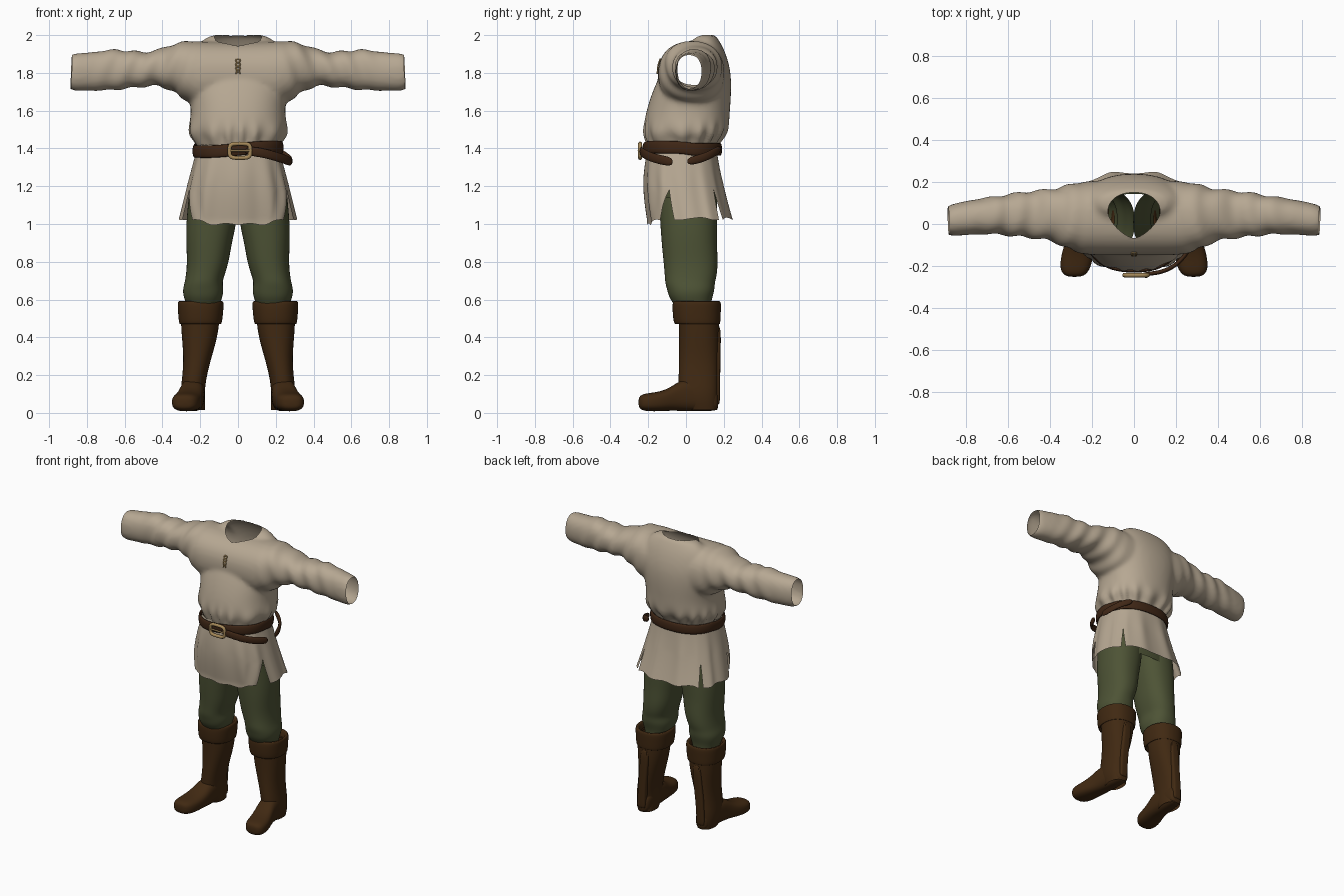
import bpy, bmesh, math
from math import sin, cos, pi, radians
from mathutils import Vector
from mathutils.bvhtree import BVHTree

if "Cube" in bpy.data.objects:
    bpy.data.objects.remove(bpy.data.objects["Cube"])


def material(name, rgb):
    m = bpy.data.materials.new(name)
    m.use_nodes = True
    m.diffuse_color = (*rgb, 1)
    bsdf = m.node_tree.nodes["Principled BSDF"]
    bsdf.inputs["Base Color"].default_value = (*rgb, 1)
    bsdf.inputs["Roughness"].default_value = 0.8
    return m


LINEN = material("linen", (.47, .39, .29))
GREEN = material("moss_green", (.075, .087, .036))
LEATHER = material("boot_leather", (.052, .022, .006))
BELT = material("belt_leather", (.05, .02, .008))
BRASS = material("brass", (.38, .25, .10))


def oval(a, ulo, uhi, vlo, vhi, power):
    """Point on a rounded section; angle zero is the low v side."""
    def soft(t):
        return math.copysign(abs(t) ** power, t)
    return ((ulo + uhi) / 2 + (uhi - ulo) / 2 * soft(sin(a)),
            (vlo + vhi) / 2 - (vhi - vlo) / 2 * soft(cos(a)))


def add_loft(bm, rows, axis="z", side=1, caps=True, power=.88, n=24):
    """Rows are (position on axis, u low, u high, v low, v high)."""
    rings = []
    for t, *box in rows:
        ring = []
        for i in range(n):
            u, v = oval(2 * pi * i / n, *box, power)
            x, y, z = {"x": (t, u, v), "y": (u, t, v), "z": (u, v, t)}[axis]
            ring.append(bm.verts.new((x * side, y, z)))
        rings.append(ring)
    for a, b in zip(rings, rings[1:]):
        for i in range(n):
            j = (i + 1) % n
            bm.faces.new((a[i], a[j], b[j], b[i]))
    if caps:
        bm.faces.new(rings[0])
        bm.faces.new(rings[-1])


def make(name, bm, mat, subsurf=0, thick=0):
    bmesh.ops.recalc_face_normals(bm, faces=bm.faces)
    me = bpy.data.meshes.new(name)
    bm.to_mesh(me)
    bm.free()
    me.materials.append(mat)
    me.shade_smooth()
    me.set_sharp_from_angle(angle=radians(50))
    ob = bpy.data.objects.new(name, me)
    bpy.context.collection.objects.link(ob)
    if thick:
        mod = ob.modifiers.new("thickness", "SOLIDIFY")
        mod.thickness, mod.offset = thick, 0
    if subsurf:
        ob.modifiers.new("smooth", "SUBSURF").levels = subsurf
        ob.modifiers["smooth"].render_levels = subsurf
    return ob


def loft(name, rows, mat, **kw):
    bm = bmesh.new()
    add_loft(bm, rows, **kw)
    return make(name, bm, mat, 2)


def ribbon(name, path, half, mat, closed=False, thick=.022):
    bm = bmesh.new()
    pairs = [[bm.verts.new((x, y, z + s * half)) for s in (-1, 1)] for x, y, z in path]
    for a, b in zip(pairs, pairs[1:] + pairs[:1] if closed else pairs[1:]):
        bm.faces.new((a[0], b[0], b[1], a[1]))
    return make(name, bm, mat, 2, thick)


def cord(name, path, radius, mat, closed=False):
    cu = bpy.data.curves.new(name, "CURVE")
    cu.dimensions, cu.bevel_depth, cu.bevel_resolution = "3D", radius, 3
    cu.use_fill_caps = True
    sp = cu.splines.new("POLY")
    sp.points.add(len(path) - 1)
    for p, co in zip(sp.points, path):
        p.co = (*co, 1)
    sp.use_cyclic_u = closed
    cu.materials.append(mat)
    ob = bpy.data.objects.new(name, cu)
    bpy.context.collection.objects.link(ob)


# Shirt body and sleeves, fused into one cloth surface
body = [(1.37, -.21, .21, -.2, .165), (1.43, -.222, .222, -.205, .17),
        (1.475, -.262, .262, -.225, .215), (1.52, -.262, .262, -.226, .23),
        (1.6, -.25, .25, -.212, .234), (1.7, -.265, .265, -.18, .242),
        (1.8, -.275, .275, -.135, .24), (1.88, -.26, .26, -.08, .22),
        (1.94, -.23, .23, -.015, .195), (1.98, -.18, .18, .03, .17),
        (2.008, -.13, .13, .045, .15)]
sleeve = [(.12, -.15, .21, 1.62, 1.965), (.24, -.15, .205, 1.62, 1.97),
          (.31, -.12, .188, 1.68, 1.967), (.38, -.085, .168, 1.72, 1.94),
          (.44, -.072, .162, 1.735, 1.915), (.5, -.067, .157, 1.725, 1.91),
          (.6, -.055, .142, 1.715, 1.92), (.66, -.048, .132, 1.708, 1.928),
          (.75, -.05, .12, 1.704, 1.913), (.82, -.055, .105, 1.704, 1.905),
          (.92, -.062, .085, 1.7, 1.905)]
bm = bmesh.new()
add_loft(bm, body)
add_loft(bm, [(-x, *r) for x, *r in reversed(sleeve)] + sleeve, axis="x")
shirt = make("shirt", bm, LINEN, 2)
mod = shirt.modifiers.new("fuse", "REMESH")
mod.mode, mod.voxel_size = "VOXEL", .013
mod = shirt.modifiers.new("relax", "SMOOTH")
mod.factor, mod.iterations = .5, 6
fused = bpy.data.meshes.new_from_object(
    shirt.evaluated_get(bpy.context.evaluated_depsgraph_get()))
bpy.data.objects.remove(shirt)
bm = bmesh.new()
bm.from_mesh(fused)
bpy.data.meshes.remove(fused)

# Open the hem and cuffs
for co, no in (((0, 0, 1.405), (0, 0, -1)), ((.882, 0, 1.8), (1, -.03, .04)),
               ((-.882, 0, 1.8), (-1, -.03, .04))):
    bmesh.ops.bisect_plane(bm, geom=bm.verts[:] + bm.edges[:] + bm.faces[:],
                           plane_co=co, plane_no=no, clear_outer=True)


# Open the neck, pointed at the front, and trim its edge to shape
def neck_gauge(co):
    front = co.y < .055
    p = 1.5 if front else 2.2
    u, v = abs(co.x) / .124, abs(co.y - .055) / (.122 if front else .095)
    return (u ** p + v ** p) ** (1 / p)


hole = [f for f in bm.faces if f.calc_center_median().z > 1.8
        and neck_gauge(f.calc_center_median()) < 1]
bmesh.ops.delete(bm, geom=hole, context="FACES")
for v in bm.verts:
    if v.is_boundary and v.co.z > 1.8 and abs(v.co.x) < .2:
        g = neck_gauge(v.co)
        v.co.x /= g
        v.co.y = .055 + (v.co.y - .055) / g

# Gathers above the belt and creases on the sleeves
bm.normal_update()
for v in bm.verts:
    x, y, z = v.co
    a = math.atan2(x, -y)
    gather = .008 * sin(15 * a + 2 * sin(3 * a)) * math.exp(-((z - 1.46) / .06) ** 2)
    arm = min(1, max(0, (abs(x) - .22) / .1)) * max(0, min(1, (.8 - abs(x)) / .2))
    crease = .005 * arm * sin(52 * abs(x) + 22 * z + 9 * y)
    v.co += v.normal * (gather + crease)
surface = BVHTree.FromBMesh(bm)
make("shirt", bm, LINEN)

# Tunic skirt: four panels parted by slits, (start, end, start gap, end gap)
bm = bmesh.new()
panels = [(-73, 73, 27, 27), (73, 130, 0, 4), (130, 230, 4, 4), (230, 287, 4, 0)]
for start, end, gap0, gap1 in panels:
    cols, rows, grid = (end - start) // 3, 26, []
    for j in range(rows + 1):
        line = []
        for i in range(cols + 1):
            k = i / cols
            nominal = start + (end - start) * k
            turn = abs((nominal + 180) % 360 - 180)
            hem = .995 + .032 * min(1, turn / 73) ** 2 + .007 * sin(radians(turn * 8))
            z = 1.42 + (hem - 1.42) * j / rows
            grow = max(0, (1.18 - z) / .17)
            a = radians(nominal + grow * (gap0 * (1 - k) - gap1 * k))
            s = (1.42 - z) / .4
            w = (.212 + .097 * s) * (1 + .018 * min(1, 2 * s) * sin(13 * radians(turn)))
            x, y = oval(a, -w, w, -.2 - .02 * sin(pi * min(s, 1)), .163 + .085 * s ** 1.4, .78)
            y -= .006 * min(1, s * 2) * cos(11 * a) * cos(a)
            line.append(bm.verts.new((x, y, z)))
        grid.append(line)
    for p, q in zip(grid, grid[1:]):
        for i in range(cols):
            bm.faces.new((p[i], q[i], q[i + 1], p[i + 1]))
bmesh.ops.remove_doubles(bm, verts=bm.verts, dist=.0005)
make("tunic_skirt", bm, LINEN)

# Belt with two drooping ends on the left hip
hoop = [oval(2 * pi * i / 32, -.232, .232, -.222, .182, .85) for i in range(32)]
ribbon("belt", [(x, y, 1.395 + .012 * sin(9 * x) * (y < 0)) for x, y in hoop], .036, BELT, True)
ribbon("belt_tail", [(.03, -.238, 1.388), (.12, -.235, 1.38), (.2, -.2, 1.358),
                     (.26, -.13, 1.338), (.285, -.065, 1.328)], .027, BELT)
ribbon("belt_rear_tail", [(.16, .185, 1.4), (.23, .145, 1.375), (.27, .08, 1.345),
                          (.285, .0, 1.33)], .025, BELT)

# Brass buckle and prong
frame = [oval(2 * pi * i / 32, -.045, .065, 1.35, 1.425, .5) for i in range(32)]
cord("buckle_frame", [(x, -.243, z) for x, z in frame], .011, BRASS, True)
cord("buckle_prong", [(-.045, -.246, 1.388), (.062, -.25, 1.388)], .006, BRASS)


# Neck lacing, laid on the cloth
def on_chest(x, z):
    hit = surface.ray_cast(Vector((x, -1, z)), Vector((0, 1, 0)))[0]
    return (x, hit.y - .004 if hit else -.1, z)


for k, z in enumerate((1.865, 1.845, 1.825)):
    loop = [(.011 * cos(t * pi / 5), z + .009 * sin(t * pi / 5)) for t in range(10)]
    cord(f"lace_loop_{k + 1}", [on_chest(*p) for p in loop], .004, BRASS, True)
for s in (-1, 1):
    cord(f"lace_end_{'left' if s > 0 else 'right'}",
         [on_chest(s * .004, 1.82), on_chest(s * .009, 1.795)], .004, BRASS)

# Trousers
loft("trouser_seat", [(1.34, -.2, .2, -.175, .145), (1.22, -.235, .235, -.17, .158),
                      (1.12, -.258, .258, -.15, .165), (1.04, -.262, .262, -.137, .165)],
     GREEN, caps=False)
leg = [(1.14, -.005, .262, -.145, .165), (1.0, .008, .276, -.137, .167),
       (.9, .032, .275, -.13, .164), (.8, .048, .27, -.12, .17),
       (.73, .07, .276, -.113, .165), (.69, .083, .283, -.112, .153),
       (.65, .075, .294, -.1, .152), (.61, .082, .288, -.09, .14),
       (.57, .1, .27, -.06, .13), (.5, .12, .26, -.03, .13)]

# Boots: shaft, turned-down cuff, back strap and foot
shaft = [(.015, .175, .288, .01, .166), (.06, .174, .3, -.02, .17),
         (.12, .176, .305, -.04, .17), (.2, .165, .294, -.04, .17),
         (.3, .138, .288, -.037, .172), (.42, .103, .3, -.037, .176), (.53, .095, .305, -.04, .176)]
cuff = [(.49, .1, .3, -.04, .17), (.466, .092, .306, -.055, .178), (.475, .084, .314, -.066, .183),
        (.53, .078, .318, -.072, .185), (.575, .074, .321, -.073, .187), (.593, .078, .318, -.068, .183),
        (.592, .098, .298, -.05, .165), (.55, .105, .29, -.04, .155)]
strap = [(.04, .2, .262, .12, .176), (.06, .2, .262, .12, .18), (.2, .195, .258, .12, .181),
         (.35, .175, .24, .12, .184), (.48, .168, .235, .12, .186)]
foot = [(.172, .2, .26, .02, .1), (.155, .18, .283, .01, .14), (.06, .174, .298, .008, .19),
        (-.03, .178, .31, .01, .175), (-.08, .183, .325, .012, .135), (-.14, .192, .345, .008, .112),
        (-.2, .203, .353, .008, .105), (-.235, .222, .343, .014, .098), (-.252, .25, .315, .03, .08)]
for side, word in ((1, "left"), (-1, "right")):
    loft(f"{word}_trouser_leg", leg, GREEN, side=side, caps=False)
    loft(f"{word}_boot_shaft", shaft, LEATHER, side=side, caps=False)
    loft(f"{word}_boot_cuff", cuff, LEATHER, side=side, caps=False)
    loft(f"{word}_boot_strap", strap, LEATHER, side=side, power=.5)
    loft(f"{word}_boot_foot", foot, LEATHER, side=side, axis="y", power=.75)
